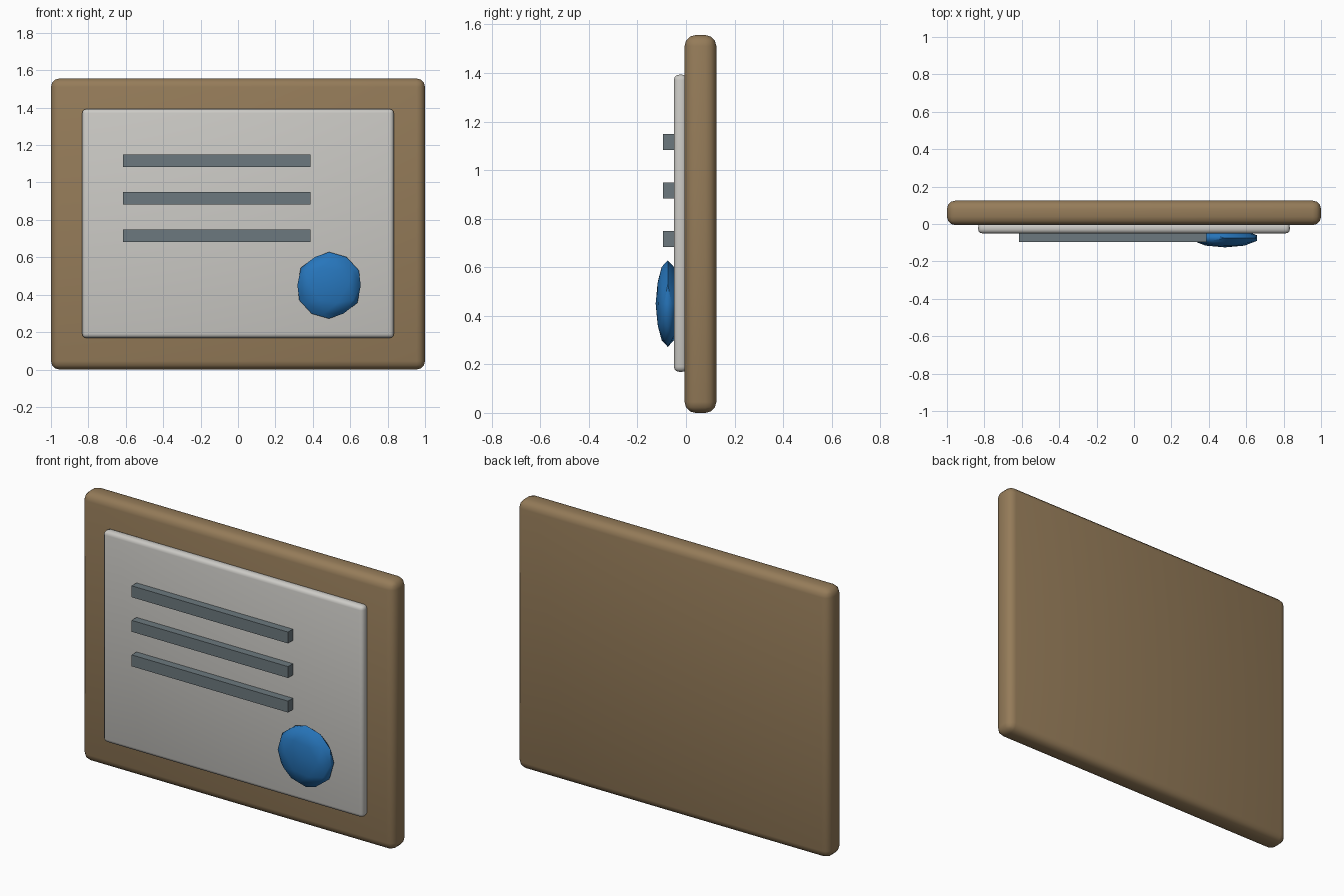
import bpy
from math import radians

if "Cube" in bpy.data.objects:
    bpy.data.objects.remove(bpy.data.objects["Cube"])


def material(name, rgb):
    m = bpy.data.materials.new(name)
    m.diffuse_color = (*rgb, 1)
    m.use_nodes = True
    m.node_tree.nodes["Principled BSDF"].inputs["Base Color"].default_value = m.diffuse_color
    return m


wood = material("wood", (0.30, 0.20, 0.10))
paper = material("paper", (0.60, 0.59, 0.56))
slate = material("slate", (0.15, 0.19, 0.21))
blue = material("blue", (0.02, 0.18, 0.50))


def box(name, lo, hi, mat, bevel=0):
    """Box between two corners, optionally with rounded, smooth edges."""
    bpy.ops.mesh.primitive_cube_add(
        size=1, location=[(a + b) / 2 for a, b in zip(lo, hi)])
    ob = bpy.context.object
    ob.name = name
    ob.scale = [b - a for a, b in zip(lo, hi)]
    bpy.ops.object.transform_apply(location=False, rotation=False, scale=True)
    ob.data.materials.append(mat)
    if bevel:
        mod = ob.modifiers.new("rounded_edges", "BEVEL")
        mod.width = bevel
        mod.segments = 3
        bpy.ops.object.modifier_apply(modifier=mod.name)
        bpy.ops.object.shade_smooth_by_angle(angle=radians(50))
    return ob


# Wooden backing board and the raised sheet on it
box("backing_board", (-1, -0.006, 0), (1, 0.125, 1.556), wood, 0.045)
box("sheet", (-0.833, -0.05, 0.169), (0.833, 0.006, 1.393), paper, 0.022)

# Three raised bars standing for lines of writing
for i in range(3):
    z = 0.716 + 0.2 * i
    box(f"line_bar_{i + 1}", (-0.615, -0.095, z - 0.033),
        (0.387, -0.048, z + 0.033), slate)

# Flattened faceted seal in the lower right corner
bpy.ops.mesh.primitive_ico_sphere_add(subdivisions=2, radius=1,
                                      location=(0.487, -0.075, 0.45))
seal = bpy.context.object
seal.name = "seal"
seal.scale = (0.178, 0.05, 0.178)
bpy.ops.object.transform_apply(location=False, rotation=False, scale=True)
seal.data.materials.append(blue)
bpy.ops.object.shade_smooth_by_angle(angle=radians(50))
